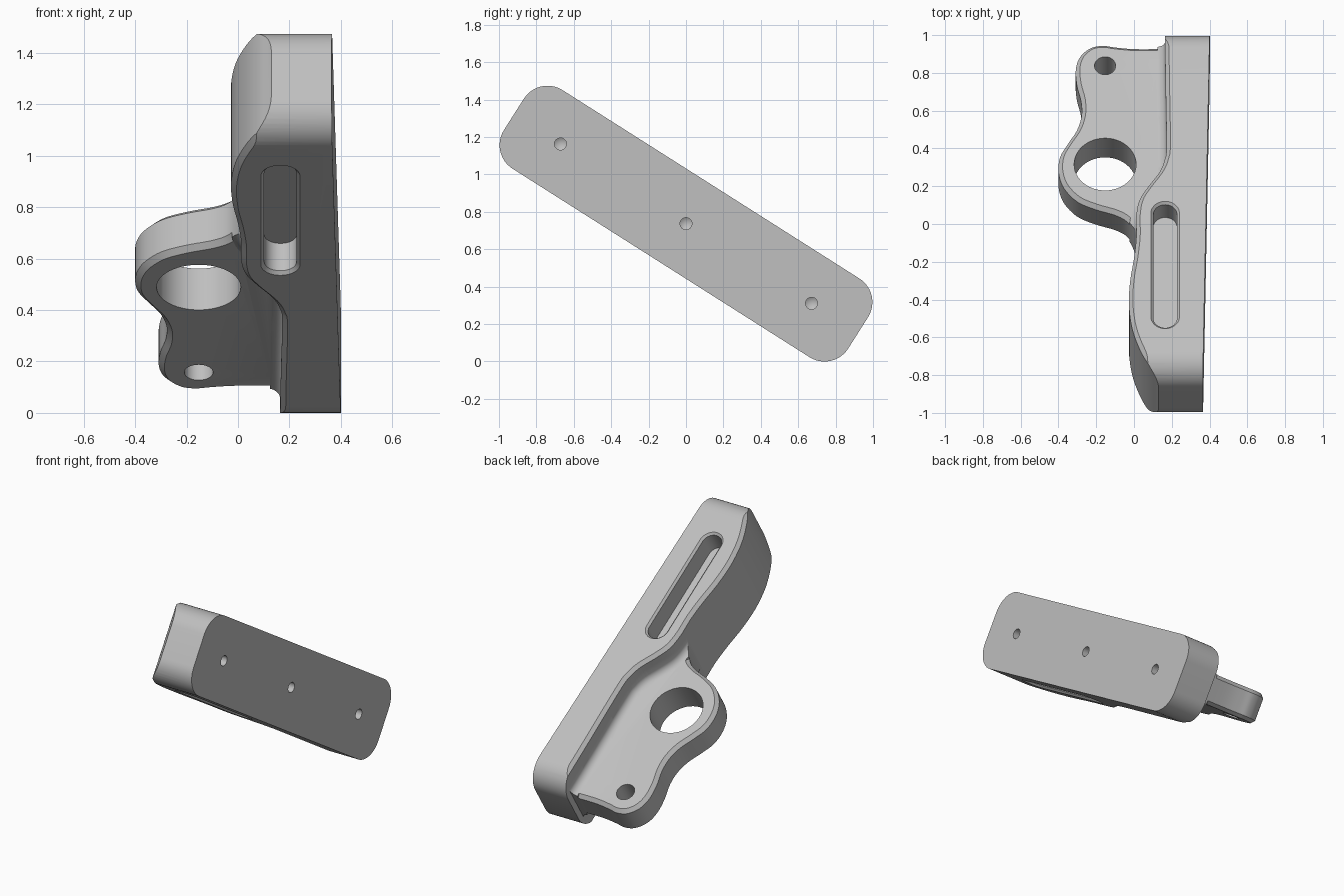
import bpy, bmesh, math
from mathutils import Matrix, Vector

cube = bpy.data.objects.get("Cube")
if cube:
    bpy.data.objects.remove(cube)

TILT = Matrix.Translation((0, 0, 0.737)) @ Matrix.Rotation(math.radians(-32.4), 4, 'X')

grey = bpy.data.materials.new("plain grey")
grey.use_nodes = True
grey.diffuse_color = (0.52, 0.52, 0.52, 1)
grey.node_tree.nodes["Principled BSDF"].inputs["Base Color"].default_value = (0.52, 0.52, 0.52, 1)


def smooth_path(points, steps=5):
    """Catmull-Rom curve through the points."""
    pts = [Vector(p) for p in points]
    pts = [2 * pts[0] - pts[1]] + pts + [2 * pts[-1] - pts[-2]]
    out = []
    for a, b, c, d in zip(pts, pts[1:], pts[2:], pts[3:]):
        for i in range(steps):
            t = i / steps
            out.append(0.5 * (2 * b + (c - a) * t + (2 * a - 5 * b + 4 * c - d) * t ** 2
                              + (3 * b - a - 3 * c + d) * t ** 3))
    return out + [pts[-2]]


def offset_path(path, dist):
    out = []
    for i, p in enumerate(path):
        t = (path[min(i + 1, len(path) - 1)] - path[max(i - 1, 0)]).normalized()
        out.append(p + Vector((-t.y, t.x)) * dist)
    return out


def to_object(name, bm):
    bmesh.ops.recalc_face_normals(bm, faces=bm.faces)
    mesh = bpy.data.meshes.new(name)
    bm.to_mesh(mesh)
    bm.free()
    mesh.materials.append(grey)
    ob = bpy.data.objects.new(name, mesh)
    bpy.context.collection.objects.link(ob)
    return ob


def prism(name, outline, low, high, bevel=0, segments=1, profile=0.5):
    """Extrude an outline along local z and bevel the rims of both caps."""
    bm = bmesh.new()
    cap = bm.faces.new([bm.verts.new((p[0], p[1], low)) for p in outline])
    new = bmesh.ops.extrude_face_region(bm, geom=[cap])["geom"]
    bmesh.ops.translate(bm, vec=(0, 0, high - low),
                        verts=[g for g in new if isinstance(g, bmesh.types.BMVert)])
    if bevel:
        bmesh.ops.recalc_face_normals(bm, faces=bm.faces)
        rims = [e for e in bm.edges if abs(e.verts[0].co.z - e.verts[1].co.z) < 1e-6]
        bmesh.ops.bevel(bm, geom=rims, offset=bevel, segments=segments, profile=profile,
                        affect='EDGES', clamp_overlap=False)
    return to_object(name, bm)


def combine(target, other, operation):
    mod = target.modifiers.new("combine", 'BOOLEAN')
    mod.operation = operation
    mod.solver = 'EXACT'
    mod.object = other
    bpy.context.view_layer.objects.active = target
    bpy.ops.object.modifier_apply(modifier=mod.name)
    bpy.data.objects.remove(other)


def rounded_rect(half_a, half_b, radius, steps=12):
    out = []
    for k, (sa, sb) in enumerate([(1, 1), (-1, 1), (-1, -1), (1, -1)]):
        for i in range(steps + 1):
            ang = math.pi / 2 * (k + i / steps)
            p = (sa * (half_a - radius) + radius * math.cos(ang),
                 sb * (half_b - radius) + radius * math.sin(ang))
            if not out or (Vector(p) - Vector(out[-1])).length > 1e-5:
                out.append(p)
    if (Vector(out[0]) - Vector(out[-1])).length < 1e-5:
        out.pop()
    return out


# Wavy inner edge of the rail, as (x, length)
edge = smooth_path([(0.2, -1.19), (0.13, -1.09), (0.075, -1.02), (0.03, -0.93), (-0.01, -0.8),
                    (-0.027, -0.65), (-0.02, -0.5), (0, -0.36), (0.012, -0.23), (0.012, -0.1),
                    (0.028, 0), (0.07, 0.08), (0.135, 0.18), (0.163, 0.26), (0.172, 0.36),
                    (0.166, 0.8), (0.163, 1.2)])
far = [(0.6, 1.2), (0.6, -1.19)]
bracket = prism("bracket", edge + far, -0.25, 0.25, bevel=0.022)

# Trim the rail to a rounded plate with a slightly slanted mounting face
plate = prism("plate_trim", rounded_rect(1.09, 0.249, 0.15), -0.3, 1)
for v in plate.data.vertices:
    length, height, depth = v.co
    v.co = (depth if depth < 0 else 0.383 + 0.017 * length, length, height)
bm = bmesh.new()
bm.from_mesh(plate.data)
bmesh.ops.recalc_face_normals(bm, faces=bm.faces)
bm.to_mesh(plate.data)
bm.free()
combine(bracket, plate, 'INTERSECT')

# Side flange around the two through holes
lobe = smooth_path([(0.165, 1.05), (0, 1.05), (-0.1, 1.06), (-0.165, 1.07), (-0.23, 1.055),
                    (-0.285, 1), (-0.308, 0.92), (-0.302, 0.82), (-0.28, 0.72), (-0.278, 0.63),
                    (-0.302, 0.54), (-0.35, 0.455), (-0.39, 0.375), (-0.4, 0.29), (-0.385, 0.21),
                    (-0.35, 0.145), (-0.29, 0.085), (-0.2, 0.042), (-0.1, 0.008), (-0.04, -0.03),
                    (-0.003, -0.09), (0.03, -0.18)])
lobe = [(0.3, -0.18), (0.3, 1.05)] + lobe
flange = prism("flange", lobe, -0.095, 0.095, bevel=0.022)

# Concave fillet where the flange meets the rail
fillet = prism("root_fillet", offset_path(edge, 0.04) + far, -0.135, 0.135, 0.04, 4, 0.12)
combine(fillet, prism("fillet_trim", lobe, -0.3, 0.3), 'INTERSECT')
combine(bracket, flange, 'UNION')
combine(bracket, fillet, 'UNION')

# Through holes in the flange
for y, radius in ((0.314, 0.164), (0.932, 0.056)):
    ring = [(-0.153 + radius * math.cos(a * math.tau / 48), y + radius * math.sin(a * math.tau / 48))
            for a in range(48)]
    combine(bracket, prism("hole_cutter", ring, -0.4, 0.4), 'DIFFERENCE')

# Slot pockets with chamfered mouths, one on each side of the web
for side in (-1, 1):
    bm = bmesh.new()
    rings = []
    for grow, height in ((0, 0.11), (0, 0.236), (0.014, 0.25), (0.014, 0.3)):
        half = 0.063 + grow
        rings.append([bm.verts.new((0.165 + p[0], -0.415 + p[1], side * height))
                      for p in rounded_rect(half, 0.386 + grow, half)])
    for a, b in zip(rings, rings[1:]):
        for i in range(len(a)):
            j = (i + 1) % len(a)
            bm.faces.new((a[i], a[j], b[j], b[i]))
    bm.faces.new(rings[0])
    bm.faces.new(rings[-1])
    combine(bracket, to_object("slot_cutter", bm), 'DIFFERENCE')

# Blind screw holes with drilled tips in the mounting face
for y in (-0.795, 0, 0.795):
    bm = bmesh.new()
    for_tip = Matrix.Translation((0.38, y, 0)) @ Matrix.Rotation(math.radians(-90), 4, 'Y')
    bmesh.ops.create_cone(bm, cap_ends=True, segments=24, radius1=0.032, radius2=0.032, depth=0.2)
    end = max(bm.faces, key=lambda f: f.calc_center_median().z)
    tip = bmesh.ops.poke(bm, faces=[end])["verts"][0]
    tip.co.z += 0.02
    bm.transform(for_tip)
    combine(bracket, to_object("screw_cutter", bm), 'DIFFERENCE')

# Tilt into place and shade
bracket.data.transform(TILT)
bracket.data.materials.clear()
bracket.data.materials.append(grey)
bpy.ops.object.select_all(action='DESELECT')
bracket.select_set(True)
bpy.context.view_layer.objects.active = bracket
bpy.ops.object.shade_smooth_by_angle(angle=math.radians(30))
